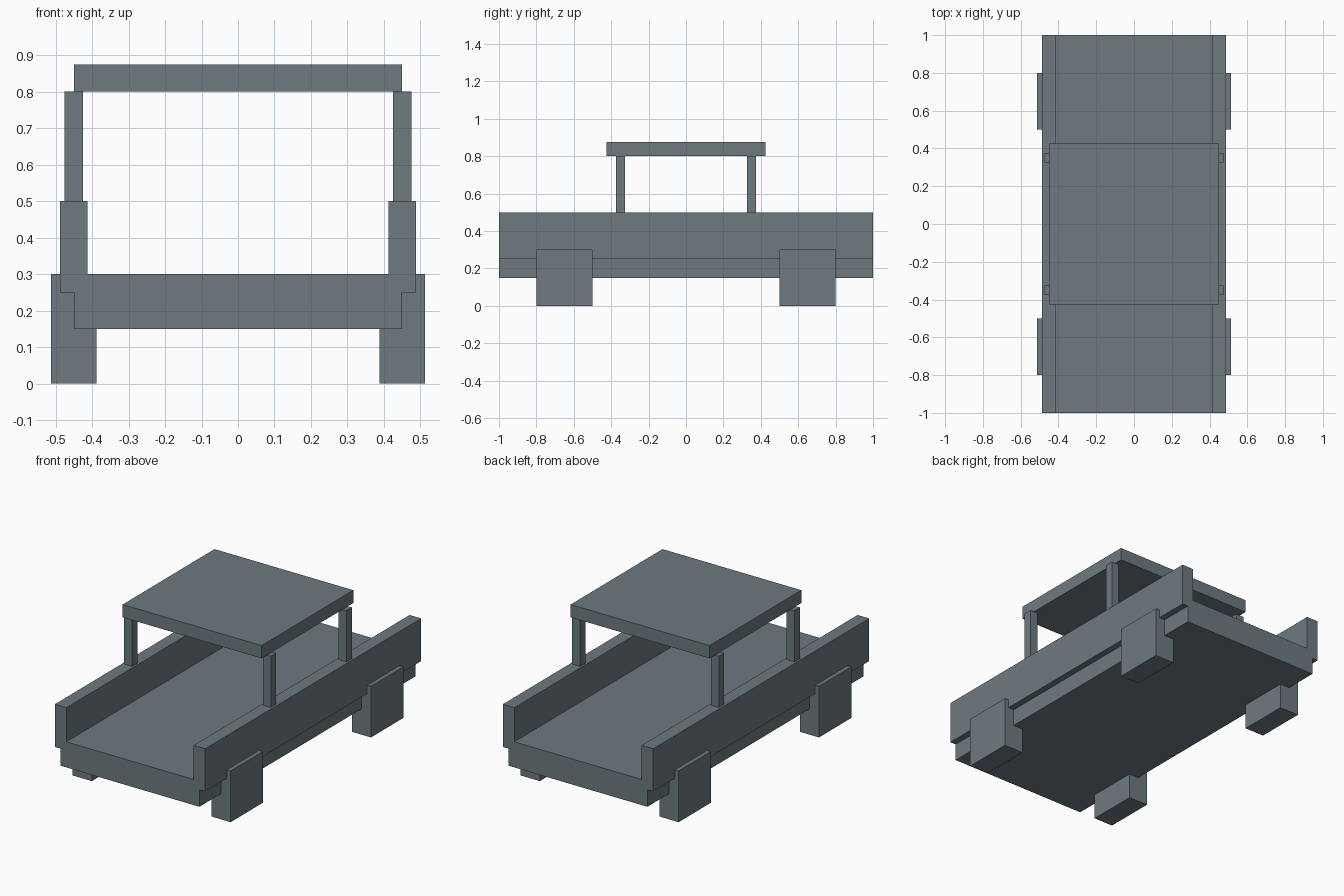
import bpy

# Remove the default cube
cube = bpy.data.objects.get("Cube")
if cube:
    bpy.data.objects.remove(cube, do_unlink=True)

# Single slate grey material
COLOR = (0.153, 0.195, 0.214, 1)
slate = bpy.data.materials.new("slate_grey")
slate.use_nodes = True
slate.diffuse_color = COLOR
slate.node_tree.nodes["Principled BSDF"].inputs["Base Color"].default_value = COLOR


def box(name, center, size):
    """Axis-aligned block with its scale applied to the mesh."""
    bpy.ops.mesh.primitive_cube_add(size=1, location=center)
    obj = bpy.context.object
    obj.name = obj.data.name = name
    for v in obj.data.vertices:
        v.co = [c * s for c, s in zip(v.co, size)]
    obj.data.materials.append(slate)
    return obj


# Cart bed and roof
box("bed", (0, 0, 0.225), (0.9, 2, 0.15))
box("roof", (0, 0, 0.8375), (0.9, 0.85, 0.075))

# Side walls, with a block wheel and a roof post at each corner
for side, x in (("left", 1), ("right", -1)):
    box(f"side_wall_{side}", (x * 0.45, 0, 0.375), (0.075, 2, 0.25))
    for end, y in (("front", -1), ("back", 1)):
        box(f"wheel_{end}_{side}", (x * 0.45, y * 0.65, 0.15), (0.125, 0.3, 0.3))
        box(f"roof_post_{end}_{side}", (x * 0.45, y * 0.35, 0.65), (0.05, 0.05, 0.3))
